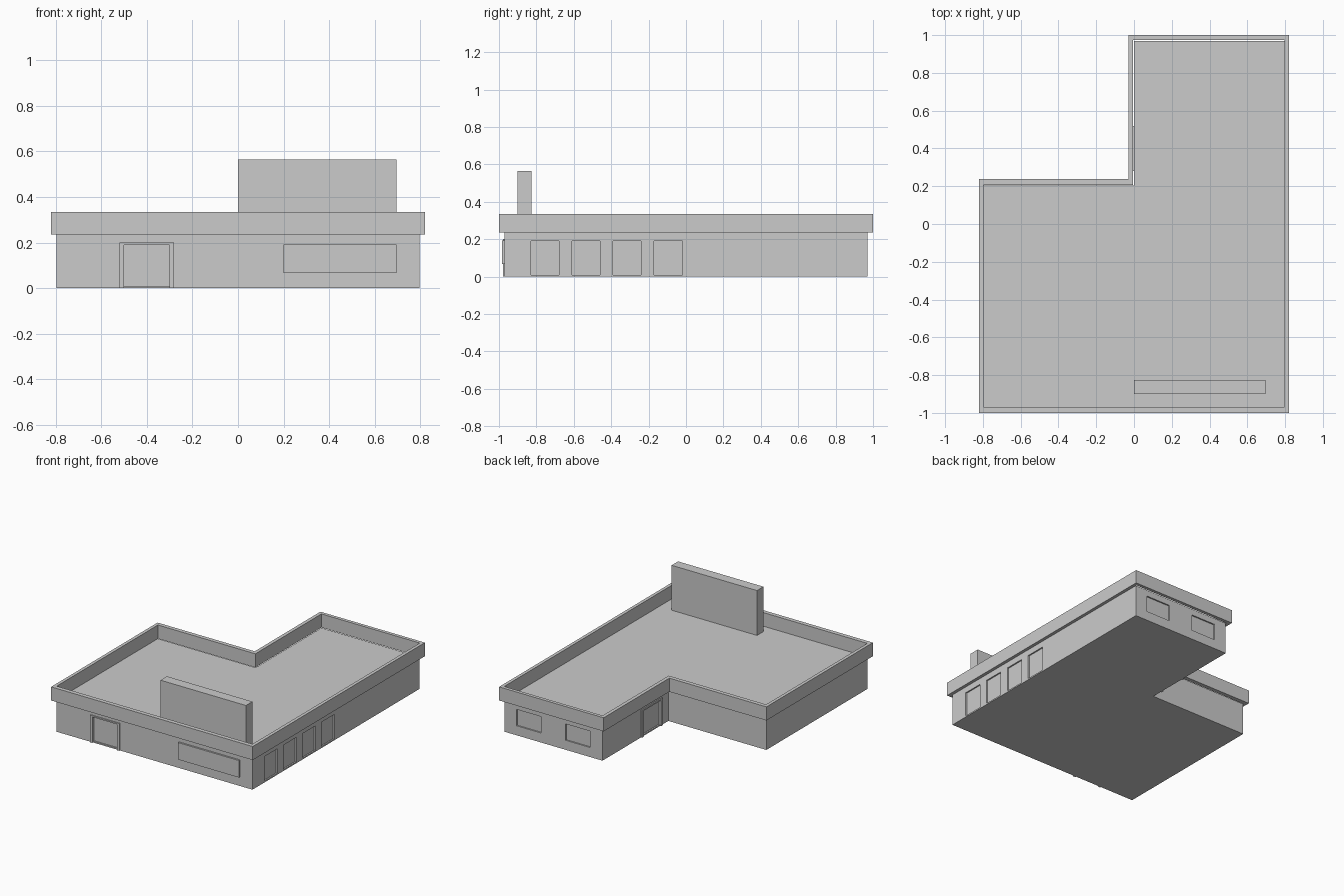
import bpy, bmesh

if "Cube" in bpy.data.objects:
    bpy.data.objects.remove(bpy.data.objects["Cube"])

WALL_TOP, PARAPET_TOP = 0.235, 0.335


def finish(name, bm):
    bmesh.ops.recalc_face_normals(bm, faces=bm.faces)
    mesh = bpy.data.meshes.new(name)
    bm.to_mesh(mesh)
    bm.free()
    obj = bpy.data.objects.new(name, mesh)
    bpy.context.collection.objects.link(obj)
    return obj


def add_box(bm, x0, x1, y0, y1, z0, z1):
    verts = bmesh.ops.create_cube(bm, size=1)["verts"]
    for v in verts:
        v.co = (x1 if v.co.x > 0 else x0,
                y1 if v.co.y > 0 else y0,
                z1 if v.co.z > 0 else z0)


def boxes(name, *dims):
    bm = bmesh.new()
    for d in dims:
        add_box(bm, *d)
    return finish(name, bm)


def l_plan(half_x, y0, y1, notch_x, notch_y):
    return [(-half_x, y0), (half_x, y0), (half_x, y1),
            (notch_x, y1), (notch_x, notch_y), (-half_x, notch_y)]


# L-shaped walls; the top face is the roof deck
bm = bmesh.new()
plan = l_plan(0.797, -0.97, 0.97, 0.0, 0.205)
base = bm.faces.new([bm.verts.new((x, y, 0)) for x, y in plan])
top = bmesh.ops.extrude_face_region(bm, geom=[base], use_keep_orig=True)["geom"]
for v in top:
    if isinstance(v, bmesh.types.BMVert):
        v.co.z = WALL_TOP
walls = finish("walls", bm)

# Shallow recesses: side windows, back windows, doors
d = 0.01
recesses = [(0.797 - d, 0.85, y, y + 0.15, 0.01, 0.19)
            for y in (-0.83, -0.61, -0.39, -0.17)]
recesses += [(x, x + 0.2, 0.97 - d, 1.02, 0.07, 0.19) for x in (0.1, 0.5)]
recesses += [(-0.5, -0.3, -1.02, -0.97 + d, 0.01, 0.19),
             (-0.05, d, 0.3, 0.5, 0.01, 0.19)]
cutter = boxes("recess_cutter", *recesses)
mod = walls.modifiers.new("recesses", "BOOLEAN")
mod.object = cutter
mod.operation = "DIFFERENCE"
mod.solver = "EXACT"
bpy.context.view_layer.objects.active = walls
bpy.ops.object.modifier_apply(modifier=mod.name)
bpy.data.objects.remove(cutter)

# Overhanging parapet ring around the roof
bm = bmesh.new()
outer = l_plan(0.82, -1.0, 1.0, -0.03, 0.237)
inner = l_plan(0.796, -0.969, 0.975, -0.004, 0.207)
rings = [[bm.verts.new((x, y, z)) for x, y in loop]
         for loop, z in ((outer, WALL_TOP), (outer, PARAPET_TOP),
                         (inner, PARAPET_TOP), (inner, WALL_TOP))]
for k in range(4):
    a, b = rings[k], rings[(k + 1) % 4]
    for i in range(6):
        j = (i + 1) % 6
        bm.faces.new((a[i], a[j], b[j], b[i]))
finish("parapet", bm)

# Upright board on the roof
boxes("roof_board", (0.0, 0.695, -0.9, -0.825, WALL_TOP, 0.565))

# Projecting front window
boxes("front_window", (0.2, 0.695, -0.983, -0.965, 0.067, 0.192))

# Door surrounds: two jambs and a lintel each
boxes("front_door_frame",
      (-0.52, -0.5, -0.978, -0.965, 0, 0.2),
      (-0.3, -0.28, -0.978, -0.965, 0, 0.2),
      (-0.5, -0.3, -0.978, -0.965, 0.19, 0.2))
boxes("rear_door_frame",
      (-0.008, 0.005, 0.28, 0.3, 0, 0.2),
      (-0.008, 0.005, 0.5, 0.52, 0, 0.2),
      (-0.008, 0.005, 0.3, 0.5, 0.19, 0.2))
